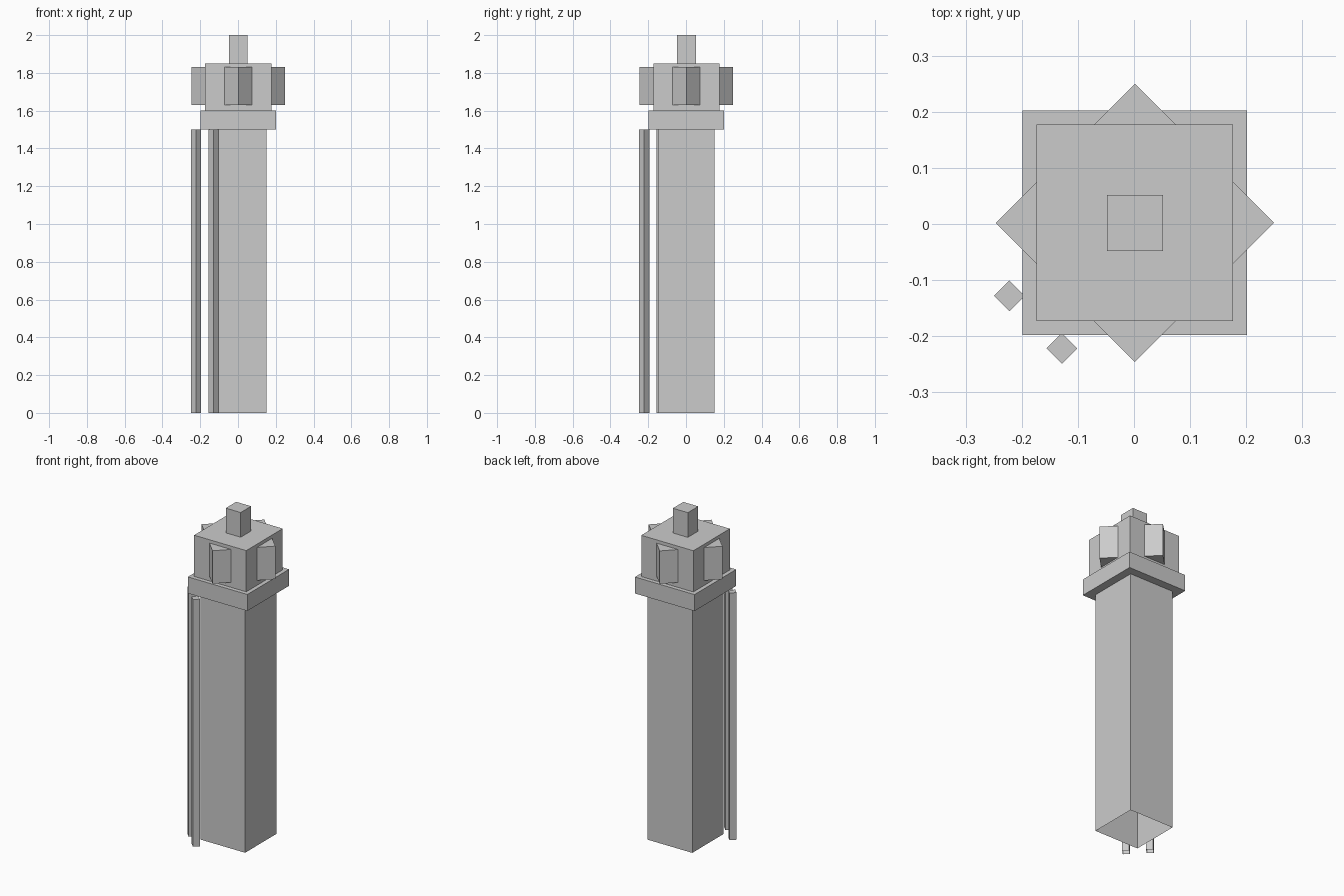
import bpy
import bmesh
from math import radians
from mathutils import Matrix, Vector

default = bpy.data.objects.get("Cube")
if default:
    bpy.data.objects.remove(default, do_unlink=True)

# Single plain grey finish
grey = bpy.data.materials.new("plain_grey")
grey.use_nodes = True
colour = (0.6, 0.6, 0.6, 1)
grey.diffuse_color = colour
grey.node_tree.nodes["Principled BSDF"].inputs["Base Color"].default_value = colour

OFFSET = Vector((0.0015, 0.002, 0))


def block(name, side, bottom, top, x=0, y=0, turn=0, open_base=False):
    """Square upright block, optionally turned about z and open underneath."""
    bm = bmesh.new()
    bmesh.ops.create_cube(bm, size=1)
    if open_base:
        bm.normal_update()
        under = [f for f in bm.faces if f.normal.z < -0.5]
        bmesh.ops.delete(bm, geom=under, context="FACES_ONLY")
    place = Matrix.Translation(OFFSET + Vector((x, y, (bottom + top) / 2)))
    size = Matrix.Diagonal((side, side, top - bottom, 1))
    bm.transform(place @ Matrix.Rotation(radians(turn), 4, "Z") @ size)
    mesh = bpy.data.meshes.new(name)
    bm.to_mesh(mesh)
    bm.free()
    mesh.materials.append(grey)
    obj = bpy.data.objects.new(name, mesh)
    bpy.context.collection.objects.link(obj)
    return obj


# Tower body
block("shaft", 0.3, 0, 1.5, open_base=True)
block("ledge", 0.4, 1.5, 1.6)
block("head", 0.35, 1.6, 1.85)
block("finial", 0.1, 1.85, 2)

# Diamond fins in the middle of each head face
for side, x, y in (("left", 1, 0), ("right", -1, 0), ("front", 0, -1), ("back", 0, 1)):
    block(side + "_fin", 0.103, 1.63, 1.83, x * 0.175, y * 0.175, turn=45)

# Thin pipes beside the front right corner
block("right_pipe", 0.0387, 0, 1.5, -0.2235, -0.13, turn=45, open_base=True)
block("front_pipe", 0.0387, 0, 1.5, -0.13, -0.2235, turn=45, open_base=True)
